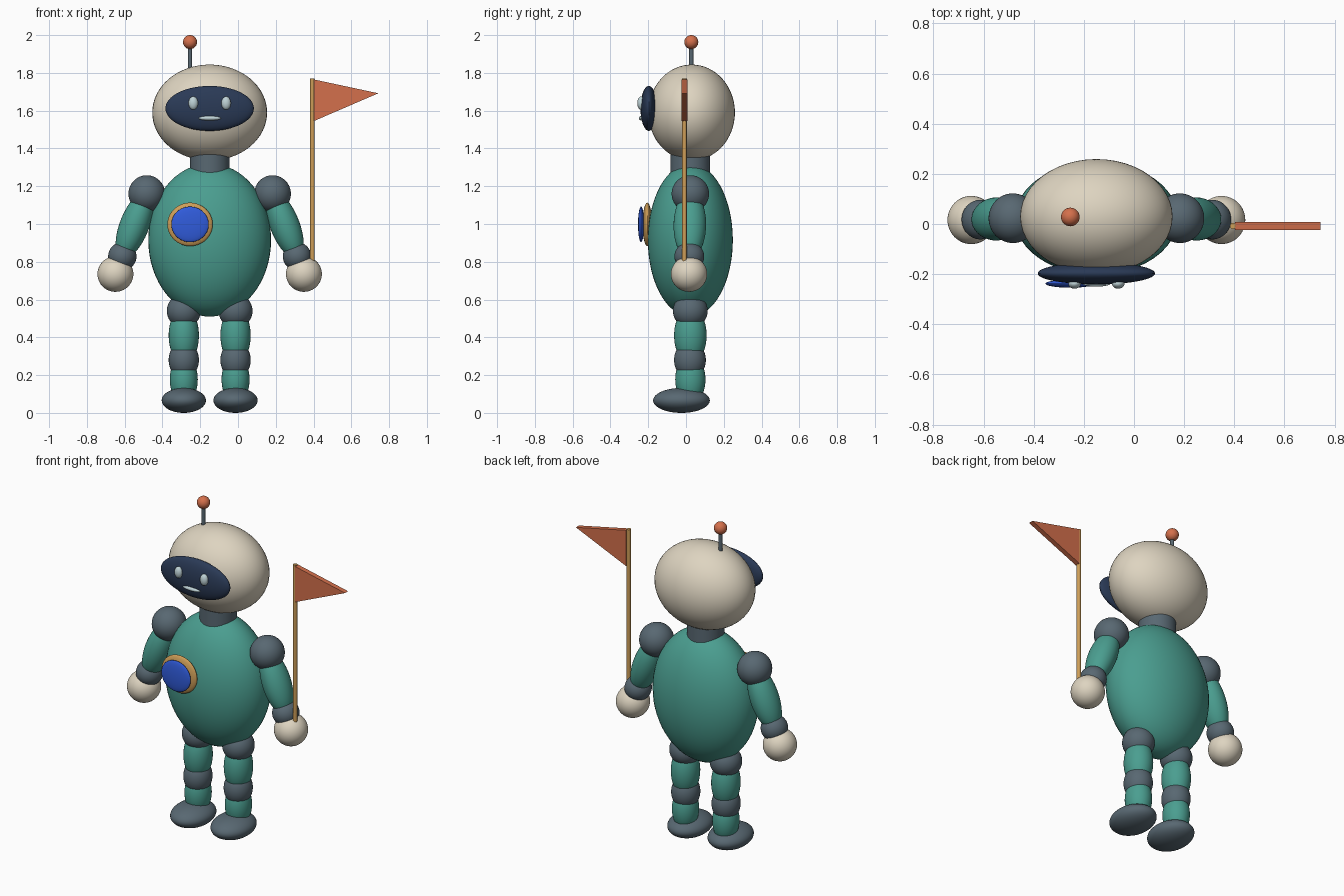
import bpy
import bmesh
from mathutils import Vector, Matrix

if "Cube" in bpy.data.objects:
    bpy.data.objects.remove(bpy.data.objects["Cube"], do_unlink=True)


def material(name, rgb):
    mat = bpy.data.materials.new(name)
    mat.use_nodes = True
    color = (*rgb, 1)
    mat.diffuse_color = color
    mat.node_tree.nodes["Principled BSDF"].inputs["Base Color"].default_value = color
    return mat


TEAL = material("teal", (.069, .342, .279))
CREAM = material("cream", (.73, .66, .53))
GREY = material("slate grey", (.098, .138, .168))
NAVY = material("navy", (.023, .042, .093))
ORANGE = material("orange", (.658, .162, .072))
GOLD = material("gold", (.617, .342, .098))
BLUE = material("blue", (.03, .107, .716))
PALE = material("pale glow", (.515, .644, .672))


def finish(name, bm, mat, smooth=True):
    mesh = bpy.data.meshes.new(name)
    bmesh.ops.recalc_face_normals(bm, faces=bm.faces)
    bm.to_mesh(mesh)
    bm.free()
    mesh.materials.append(mat)
    obj = bpy.data.objects.new(name, mesh)
    bpy.context.collection.objects.link(obj)
    if smooth:
        bpy.ops.object.select_all(action='DESELECT')
        bpy.context.view_layer.objects.active = obj
        obj.select_set(True)
        bpy.ops.object.shade_smooth_by_angle()
    return obj


def ellipsoid(name, mat, center, radii, axis=(0, 0, 1)):
    """Ellipsoid whose local z runs along axis."""
    bm = bmesh.new()
    bmesh.ops.create_uvsphere(bm, u_segments=48, v_segments=32, radius=1)
    turn = Vector((0, 0, 1)).rotation_difference(Vector(axis)).to_matrix().to_4x4()
    bm.transform(Matrix.Translation(center) @ turn @ Matrix.Diagonal((*radii, 1)))
    return finish(name, bm, mat)


def rod(name, mat, x, y, bottom, top, radius):
    bm = bmesh.new()
    bmesh.ops.create_cone(bm, cap_ends=True, segments=32, radius1=radius,
                          radius2=radius, depth=top - bottom)
    bm.transform(Matrix.Translation((x, y, (bottom + top) / 2)))
    return finish(name, bm, mat)


MID = -.15   # centre line of the figure
DEPTH = .023

# Torso and neck
ellipsoid("body", TEAL, (MID, DEPTH, .915), (.325, .225, .405))
rod("neck", GREY, MID, DEPTH, 1.24, 1.40, .105)

# Head and face
ellipsoid("head", CREAM, (MID, .03, 1.59), (.304, .229, .254))
ellipsoid("visor", NAVY, (MID, -.197, 1.612), (.234, .044, .119))
for side, label in ((1, "left"), (-1, "right")):
    ellipsoid(label + "_eye", PALE, (MID + side * .087, -.238, 1.64), (.025, .02, .035))
ellipsoid("mouth", PALE, (MID, -.235, 1.56), (.059, .015, .012))

# Antenna
rod("antenna_rod", GREY, MID - .104, .028, 1.78, 1.96, .011)
ellipsoid("antenna_ball", ORANGE, (MID - .104, .028, 1.963), (.037, .037, .037))

# Chest badge
ellipsoid("badge_rim", GOLD, (MID - .104, -.205, .998), (.12, .025, .115))
ellipsoid("badge_disc", BLUE, (MID - .104, -.238, .998), (.099, .016, .094))

# Arms and legs
for side, label in ((1, "left"), (-1, "right")):
    shoulder = Vector((MID + side * .333, DEPTH, 1.16))
    hand = Vector((MID + side * .499, .016, .735))
    arm = hand - shoulder
    ellipsoid(label + "_shoulder", GREY, shoulder, (.097, .099, .098))
    ellipsoid(label + "_arm", TEAL, shoulder + arm * .39, (.078, .086, .19), -arm)
    ellipsoid(label + "_wrist", GREY, shoulder + arm * .78, (.075, .079, .075), -arm)
    ellipsoid(label + "_hand", CREAM, hand, (.095, .096, .094))

    x = MID + side * .137
    ellipsoid(label + "_hip", GREY, (x, DEPTH, .54), (.09, .092, .09))
    ellipsoid(label + "_thigh", TEAL, (x, DEPTH, .41), (.08, .086, .15))
    ellipsoid(label + "_knee", GREY, (x, DEPTH - .002, .28), (.08, .084, .10))
    ellipsoid(label + "_shin", TEAL, (x, DEPTH, .177), (.074, .08, .13))
    ellipsoid(label + "_foot", GREY, (x, -.024, .066), (.117, .15, .066))

# Pole and pennant in the left hand
POLE_X, POLE_Y = .394, -.008
rod("flag_pole", GOLD, POLE_X, POLE_Y, .74, 1.77, .012)
bm = bmesh.new()
outline = ((POLE_X + .008, 1.765), (POLE_X + .008, 1.545), (.743, 1.692))
face = bm.faces.new([bm.verts.new((x, POLE_Y - .015, z)) for x, z in outline])
back = bmesh.ops.extrude_face_region(bm, geom=[face])["geom"]
bmesh.ops.translate(bm, vec=(0, .03, 0),
                    verts=[v for v in back if isinstance(v, bmesh.types.BMVert)])
finish("pennant", bm, ORANGE, smooth=False)
